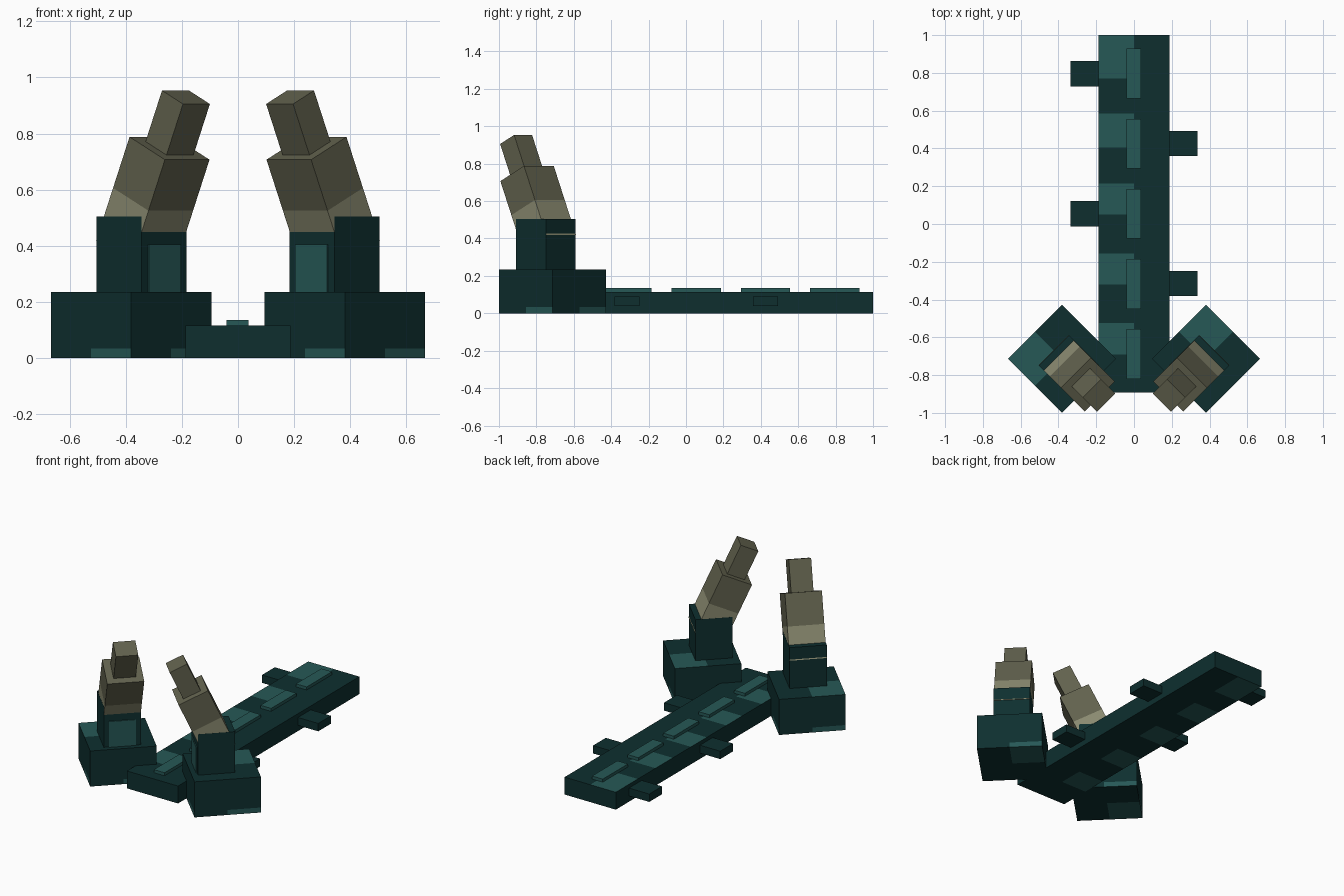
import bpy, bmesh, math
from mathutils import Matrix, Vector

if "Cube" in bpy.data.objects:
    bpy.data.objects.remove(bpy.data.objects["Cube"])


def srgb(r, g, b):
    lin = lambda c: c / 12.92 if c <= 0.04045 else ((c + 0.055) / 1.055) ** 2.4
    return (lin(r / 255), lin(g / 255), lin(b / 255), 1)


def material(name, rgb):
    m = bpy.data.materials.new(name)
    m.diffuse_color = srgb(*rgb)
    m.use_nodes = True
    m.node_tree.nodes["Principled BSDF"].inputs["Base Color"].default_value = m.diffuse_color
    return m


DARK = material("dark_teal", (14, 47, 47))
LIGHT = material("light_teal", (38, 88, 86))
STONE = material("stone_grey", (98, 98, 78))
PALE = material("pale_stone", (138, 138, 112))


def box(name, lo, hi, mats, place=Matrix(), cuts=(), rule=None):
    """Box from corner to corner, split by (axis, value) cuts, coloured by rule(centre, normal)."""
    bm = bmesh.new()
    bmesh.ops.create_cube(bm, size=1)
    lo, hi = Vector(lo), Vector(hi)
    for v in bm.verts:
        v.co = Vector(lo[i] + (v.co[i] + 0.5) * (hi[i] - lo[i]) for i in range(3))
    for axis, value in cuts:
        co, no = Vector(), Vector()
        co[axis], no[axis] = value, 1
        bmesh.ops.bisect_plane(bm, geom=bm.verts[:] + bm.edges[:] + bm.faces[:],
                               plane_co=co, plane_no=no)
    bm.normal_update()
    if rule:
        for f in bm.faces:
            f.material_index = int(rule(f.calc_center_median(), f.normal))
    bm.transform(place)
    me = bpy.data.meshes.new(name)
    bm.to_mesh(me)
    bm.free()
    for m in mats:
        me.materials.append(m)
    ob = bpy.data.objects.new(name, me)
    bpy.context.collection.objects.link(ob)
    return ob


# Walkway slab with light tiles along its left half
tiles = [(-0.69, -0.525), (-0.32, -0.155), (0.05, 0.215), (0.405, 0.585), (0.77, 1.0)]
tile_cuts = [(0, 0.0)] + [(1, y) for t in tiles for y in t if y < 1]


def tile_rule(c, n):
    return abs(n.z) > 0.5 and c.x < 0 and any(a < c.y < b for a, b in tiles)


box("walkway", (-0.187, -0.893, 0), (0.187, 1, 0.115), [DARK, LIGHT],
    cuts=tile_cuts, rule=tile_rule)

# Raised strips along the middle
for i in range(5):
    y = -0.82 + 0.371 * i
    box(f"centre_strip_{i + 1}", (-0.041, y, 0.11), (0.037, y + 0.264, 0.135), [LIGHT])

# Side pegs, alternating left and right
for i, y in enumerate((-0.382, -0.012, 0.359, 0.729)):
    side = 1 if i % 2 == 0 else -1
    x0, x1 = sorted((side * 0.18, side * 0.335))
    box(f"side_peg_{i + 1}", (x0, y, 0.038), (x1, y + 0.133, 0.09), [DARK])


# Pedestal: one light quarter on top and below, light patch low on each side
def pedestal_rule(c, n):
    if abs(n.z) > 0.5:
        return c.x < 0 and c.y < 0
    return c.z < 0.033 and c.dot(Vector((0, 0, 1)).cross(n)) > 0


# Two pods, each turned inwards; local x points along the lean of the pillar
for side, x, turn in (("left", -0.381, -45), ("right", 0.381, -135)):
    place = Matrix.Translation((x, -0.713, 0)) @ Matrix.Rotation(math.radians(turn), 4, "Z")
    box(f"{side}_pedestal", (-0.202, -0.202, 0), (0.202, 0.202, 0.235), [DARK, LIGHT],
        place, [(0, 0), (1, 0), (2, 0.033)], pedestal_rule)
    tower = place @ Matrix.Translation((0.052, 0, 0))
    box(f"{side}_tower", (-0.113, -0.113, 0.23), (0.113, 0.113, 0.505), [DARK], tower)
    box(f"{side}_tower_panel", (0.111, -0.081, 0.235), (0.119, 0.081, 0.405), [LIGHT], tower)
    # Leaning pillar, pale on its lower half, with a thinner tip
    lean = (tower @ Matrix.Translation((0.1414, 0, 0.7475))
            @ Matrix.Rotation(math.radians(24.5), 4, "Y"))
    box(f"{side}_pillar", (-0.098, -0.1125, -0.405), (0.098, 0.1125, 0), [STONE, PALE],
        lean, [(2, -0.2)], lambda c, n: c.z < -0.2)
    box(f"{side}_pillar_tip", (-0.058, -0.068, -0.03), (0.058, 0.068, 0.2), [STONE], lean)
